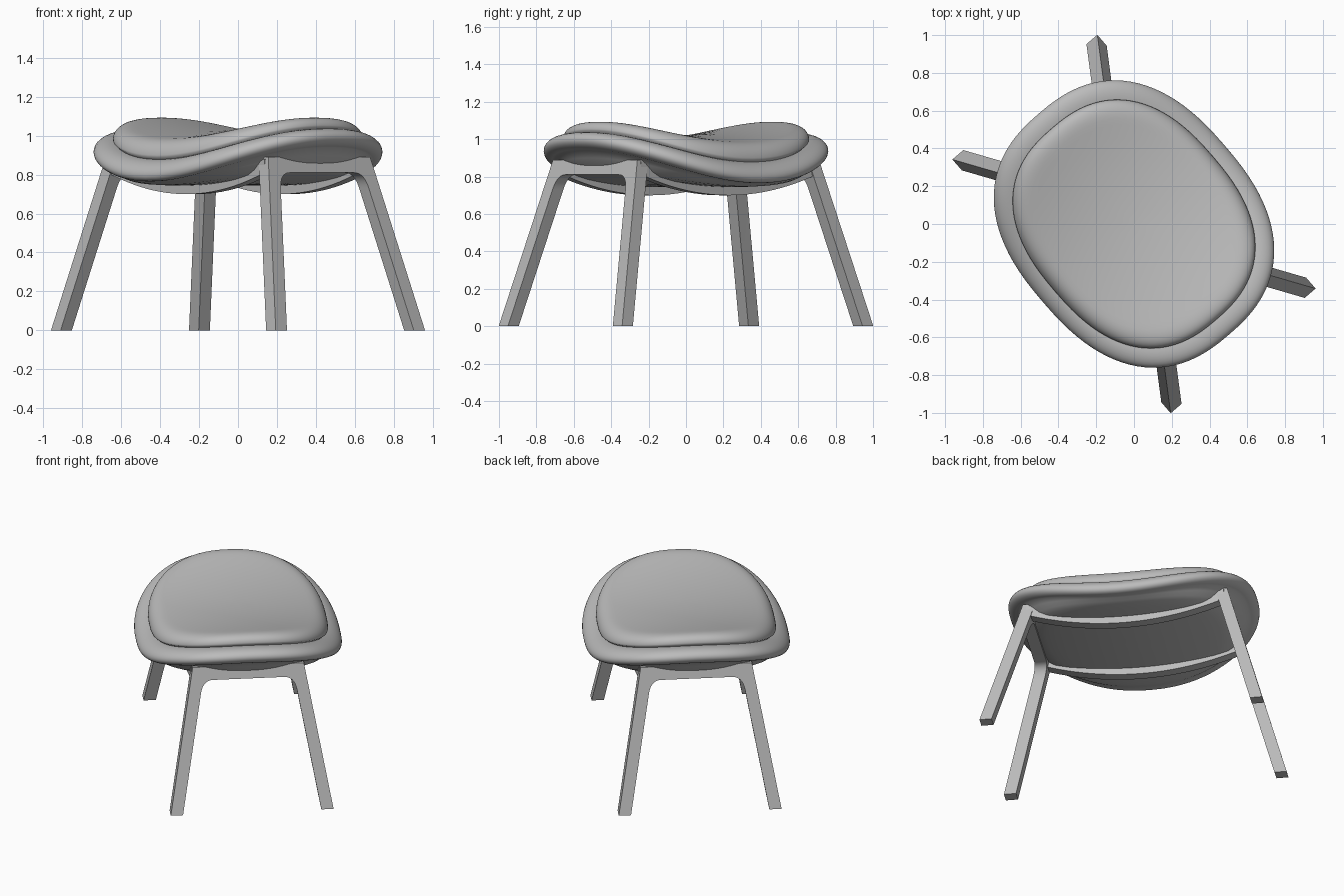
import bpy, bmesh, math
from mathutils import Matrix

cube = bpy.data.objects.get("Cube")
if cube:
    bpy.data.objects.remove(cube, do_unlink=True)

# The stool is modelled along its own long axis, then turned to stand diagonally
TURN = Matrix.Rotation(math.radians(-49.3), 4, 'Z')
SEGMENTS = 96

grey = bpy.data.materials.new("soft_grey")
grey.use_nodes = True
grey.diffuse_color = (0.5, 0.5, 0.5, 1)
grey.node_tree.nodes["Principled BSDF"].inputs["Base Color"].default_value = (0.5, 0.5, 0.5, 1)


def finish(name, bm, angle):
    bmesh.ops.recalc_face_normals(bm, faces=bm.faces)
    bm.transform(TURN)
    mesh = bpy.data.meshes.new(name)
    bm.to_mesh(mesh)
    bm.free()
    mesh.materials.append(grey)
    obj = bpy.data.objects.new(name, mesh)
    bpy.context.collection.objects.link(obj)
    bpy.ops.object.select_all(action='DESELECT')
    obj.select_set(True)
    bpy.context.view_layer.objects.active = obj
    bpy.ops.object.shade_smooth_by_angle(angle=math.radians(angle))


def bridge_rings(bm, rings):
    for a, b in zip(rings, rings[1:]):
        n = len(a)
        for i in range(n):
            j = (i + 1) % n
            bm.faces.new((a[i], a[j], b[j], b[i]))


def bar(name, sections):
    """Solid bar through a list of four-cornered sections."""
    bm = bmesh.new()
    rings = [[bm.verts.new(p) for p in section] for section in sections]
    bridge_rings(bm, rings)
    bm.faces.new(rings[0])
    bm.faces.new(rings[-1])
    finish(name, bm, 30)


def rounded_oval(t, length, width):
    power = 2 / 2.45
    c, s = math.cos(t), math.sin(t)
    return (math.copysign(length * abs(c) ** power, c),
            math.copysign(width * abs(s) ** power, s))


def pad(name, length, width, profile):
    """Stack of oval rings; each profile entry is (scale, height function)."""
    bm = bmesh.new()
    rings = []
    for scale, height in profile:
        ring = []
        for i in range(SEGMENTS):
            u, v = rounded_oval(math.tau * i / SEGMENTS, length * scale, width * scale)
            ring.append(bm.verts.new((u, v, height(u, v))))
        rings.append(ring)
    bridge_rings(bm, rings)
    for ring, height in ((rings[0], profile[0][1]), (rings[-1], profile[-1][1])):
        centre = bm.verts.new((0, 0, height(0, 0)))
        for i in range(SEGMENTS):
            bm.faces.new((ring[i], ring[(i + 1) % SEGMENTS], centre))
    finish(name, bm, 60)


# Saddle surfaces
def saddle(u, v):
    return 0.93 + 0.3 * u ** 2 - 0.15 * u ** 4 - 0.18 * v ** 2


def cushion_top(u, v):
    return 1.022 + 0.21 * u ** 2 - 0.17 * v ** 2


def bowl(u, v):
    return 0.745 + 0.2 * u ** 2


def below(drop):
    return lambda u, v: saddle(u, v) - drop


def blend(low, high, f):
    return lambda u, v: low(u, v) * (1 - f) + high(u, v) * f


# Seat shell: saddle top, sloping rim rolled under, bowl underside
shell = [(k / 10, saddle) for k in range(1, 9)]
for k in range(9):
    a = math.pi / 2 * k / 8
    shell.append((0.86 + 0.14 * math.sin(a), below(0.06 - 0.06 * math.cos(a))))
for k in range(1, 7):
    a = math.pi / 2 * k / 6
    shell.append((0.92 + 0.08 * math.cos(a), below(0.06 + 0.042 * math.sin(a))))
shell += [(0.88, blend(below(0.103), bowl, 0.35)), (0.84, blend(below(0.105), bowl, 0.7)),
          (0.79, blend(below(0.105), bowl, 0.93))]
shell += [(k / 10, bowl) for k in range(7, 0, -1)]
pad("seat_shell", 0.772, 0.635, shell)

# Cushion: rounded side rising to a domed saddle
cushion = [(0.9, below(0.02)), (0.96, below(0.01))]
for k in range(13):
    a = math.pi / 2 * k / 12
    cushion.append((0.8 + 0.2 * max(math.cos(a), 0) ** 0.7,
                    blend(saddle, cushion_top, 0.15 + 0.85 * math.sin(a))))
cushion += [(k / 10, cushion_top) for k in range(7, 0, -1)]
pad("seat_cushion", 0.668, 0.55, cushion)


# Leg frames: two splayed legs joined by a filleted crosspiece
HALF = 0.038
TOP = 0.89


def leg_u(z):
    return 0.848 - 0.276 * z


def leg_v(z):
    return 0.468 - 0.18 * z


def leg_frame(name, side):
    # Pairs of inner and outer edge points, from one foot to the crosspiece
    pairs = [((leg_v(0) - HALF, 0), (leg_v(0) + HALF, 0))]
    start, corner, end = (leg_v(0.73) - HALF, 0.73), (leg_v(0.81) - HALF, 0.81), (0.22, 0.81)
    for k in range(9):
        t = k / 8
        inner = tuple((1 - t) ** 2 * p + 2 * t * (1 - t) * q + t * t * r
                      for p, q, r in zip(start, corner, end))
        if k <= 4:
            z = 0.73 + (TOP - 0.73) * k / 4
            outer = (leg_v(z) + HALF, z)
        else:
            outer = (0.22 + (leg_v(TOP) + HALF - 0.22) * (8 - k) / 4, TOP)
        pairs.append((inner, outer))
    pairs += [((-i[0], i[1]), (-o[0], o[1])) for i, o in reversed(pairs)]
    bar(name, [[(side * (leg_u(z) + off), v, z) for (v, z), off in
                ((i, -HALF), (i, HALF), (o, HALF), (o, -HALF))] for i, o in pairs])


for label, side in (("front", 1), ("back", -1)):
    leg_frame(label + "_leg_frame", side)

# Side rails: sagging bars running under the shell
for label, side in (("left", 1), ("right", -1)):
    sections = []
    for k in range(25):
        u = -0.62 + 1.24 * k / 24
        z = 0.7 + 0.29 * u * u
        sections.append([(u, side * 0.32 + dv, z + dz) for dv, dz in
                         ((-0.033, 0), (0.033, 0), (0.033, 0.07), (-0.033, 0.07))])
    bar(label + "_side_rail", sections)
